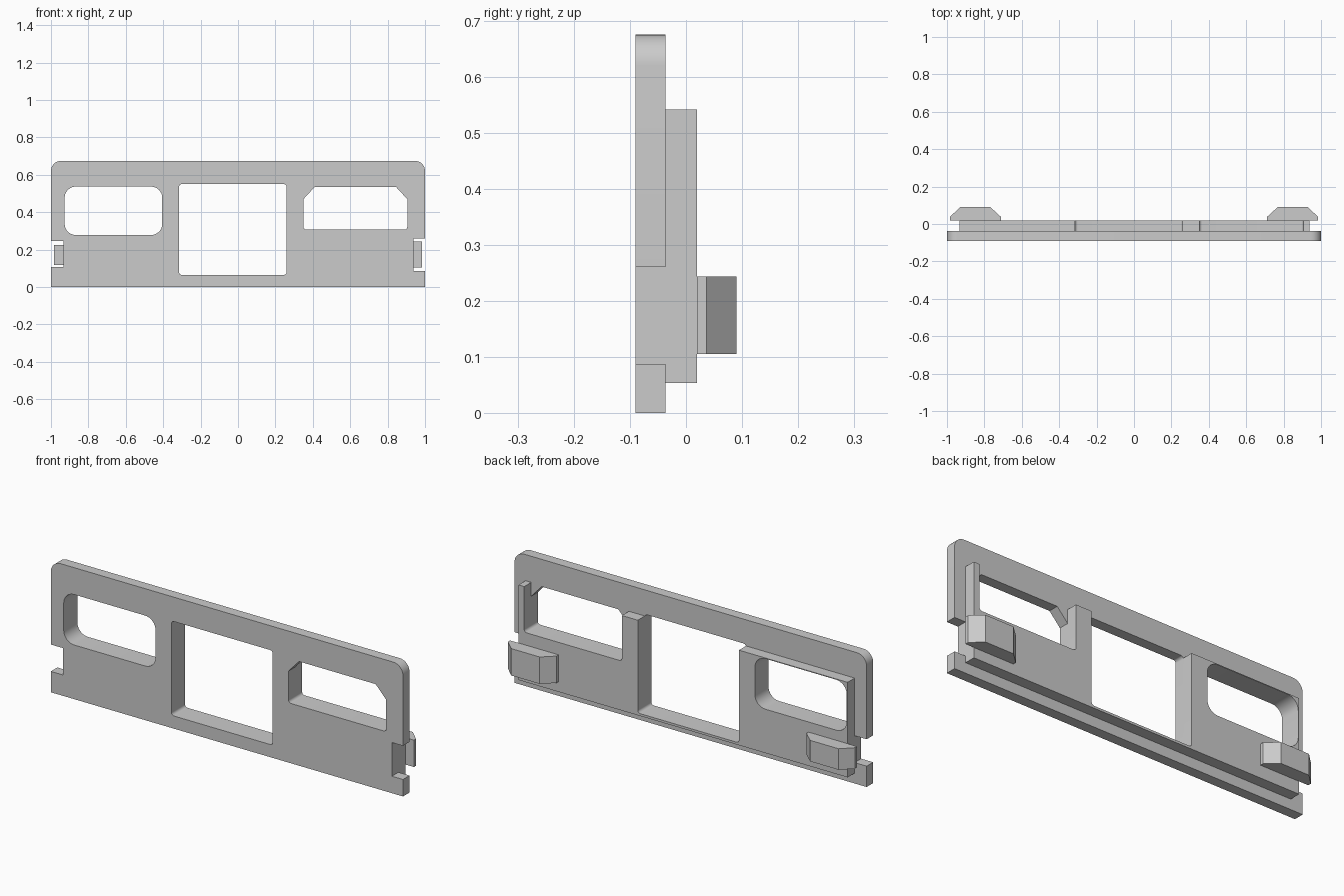
import bpy, bmesh, math
from mathutils import Matrix, Vector

cube = bpy.data.objects.get("Cube")
if cube:
    bpy.data.objects.remove(cube, do_unlink=True)

grey = bpy.data.materials.new("light grey")
grey.use_nodes = True
grey.diffuse_color = (0.6, 0.6, 0.6, 1)
grey.node_tree.nodes["Principled BSDF"].inputs["Base Color"].default_value = (0.6, 0.6, 0.6, 1)


def rounded(corners, steps=8):
    """Outline from (x, y) or (x, y, radius) corners."""
    out = []
    n = len(corners)
    for i, c in enumerate(corners):
        p = Vector(c[:2])
        r = c[2] if len(c) > 2 else 0
        if not r:
            out.append(p)
            continue
        a = (Vector(corners[i - 1][:2]) - p).normalized()
        b = (Vector(corners[(i + 1) % n][:2]) - p).normalized()
        # square corner: quarter circle between the two tangent points
        centre = p + (a + b) * r
        for k in range(steps + 1):
            t = k / steps * math.pi / 2
            out.append(centre - b * r * math.cos(t) - a * r * math.sin(t))
    return out


def box(x0, x1, z0, z1, r):
    return [(x0, z0, r), (x1, z0, r), (x1, z1, r), (x0, z1, r)]


def slab(name, outlines, lo, hi, upright=True):
    """Extrude outlines (first is the rim, others are holes) from lo to hi."""
    curve = bpy.data.curves.new(name, 'CURVE')
    curve.dimensions = '2D'
    curve.fill_mode = 'BOTH'
    curve.extrude = (hi - lo) / 2
    for corners in outlines:
        pts = rounded(corners)
        s = curve.splines.new('POLY')
        s.points.add(len(pts) - 1)
        for sp, p in zip(s.points, pts):
            sp.co = (p.x, p.y, 0, 1)
        s.use_cyclic_u = True
    temp = bpy.data.objects.new(name + " outline", curve)
    bpy.context.collection.objects.link(temp)
    bpy.context.view_layer.update()
    deps = bpy.context.evaluated_depsgraph_get()
    mesh = bpy.data.meshes.new_from_object(temp.evaluated_get(deps))
    bpy.data.objects.remove(temp, do_unlink=True)
    bpy.data.curves.remove(curve)

    mid = (lo + hi) / 2
    move = Matrix.Translation((0, mid, 0) if upright else (0, 0, mid))
    if upright:
        move = move @ Matrix.Rotation(math.pi / 2, 4, 'X')
    bm = bmesh.new()
    bm.from_mesh(mesh)
    bmesh.ops.transform(bm, matrix=move, verts=bm.verts)
    bmesh.ops.remove_doubles(bm, verts=bm.verts, dist=0.0002)
    bmesh.ops.recalc_face_normals(bm, faces=bm.faces)
    bm.to_mesh(mesh)
    bm.free()
    mesh.name = name
    mesh.materials.clear()
    mesh.materials.append(grey)
    ob = bpy.data.objects.new(name, mesh)
    bpy.context.collection.objects.link(ob)
    bpy.ops.object.select_all(action='DESELECT')
    ob.select_set(True)
    bpy.context.view_layer.objects.active = ob
    bpy.ops.object.shade_smooth_by_angle(angle=math.radians(30))
    return ob


left_window = box(-0.927, -0.405, 0.278, 0.537, 0.06)
centre_window = box(-0.315, 0.26, 0.065, 0.55, 0.015)
right_window = [(0.35, 0.307, 0.015), (0.905, 0.307, 0.015), (0.905, 0.47),
                (0.845, 0.535), (0.41, 0.535), (0.35, 0.47)]

# Front plate, with an end notch on each side and three windows
rim = [(-1, 0), (1, 0), (1, 0.087), (0.937, 0.087), (0.937, 0.26), (1, 0.26),
       (1, 0.675, 0.055), (-1, 0.675, 0.055),
       (-1, 0.245), (-0.932, 0.245), (-0.932, 0.107), (-1, 0.107)]
slab("front_plate", [rim, left_window, centre_window, right_window], -0.09, -0.037)

# Back plate: centre and right openings run out through its top edge
top = 0.541
back_rim = [(-0.932, 0.053), (0.937, 0.053), (0.937, top), (0.905, top),
            (0.905, 0.307, 0.015), (0.35, 0.307, 0.015), (0.35, top), (0.26, top),
            (0.26, 0.065, 0.015), (-0.315, 0.065, 0.015), (-0.315, top), (-0.932, top)]
slab("back_plate", [back_rim, left_window], -0.037, 0.02)

# Bevelled clips that overhang the ends
for name, side, z0, z1 in (("right_clip", -1, 0.118, 0.226), ("left_clip", 1, 0.105, 0.243)):
    profile = [(0.985, 0.02), (0.985, 0.037), (0.93, 0.09),
               (0.768, 0.09), (0.71, 0.037), (0.71, 0.02)]
    slab(name, [[(side * x, y) for x, y in profile]], z0, z1, upright=False)
